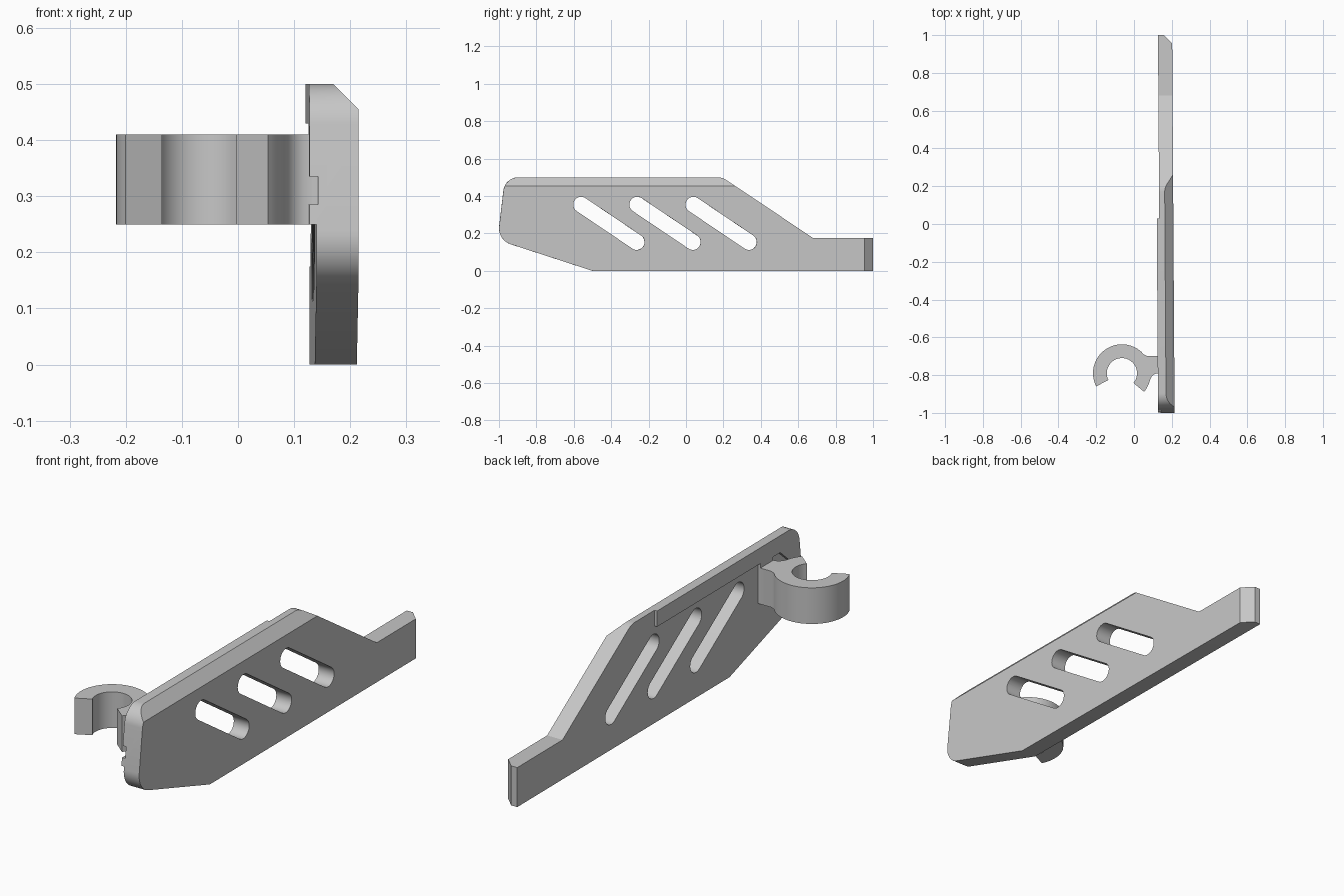
import bpy
import bmesh
from math import cos, sin, tan, radians
from mathutils import Vector

if "Cube" in bpy.data.objects:
    bpy.data.objects.remove(bpy.data.objects["Cube"])

grey = bpy.data.materials.new("plain grey")
grey.use_nodes = True
grey.diffuse_color = (0.57, 0.57, 0.57, 1)
grey.node_tree.nodes["Principled BSDF"].inputs["Base Color"].default_value = (0.57, 0.57, 0.57, 1)


def arc(cx, cy, r, start, end, steps):
    angles = [radians(start + (end - start) * i / steps) for i in range(steps + 1)]
    return [(cx + r * cos(a), cy + r * sin(a)) for a in angles]


def rounded(corners, steps=10):
    """Outline from (u, v, radius) corners, with true arc fillets."""
    out = []
    for i, (u, v, r) in enumerate(corners):
        p = Vector((u, v))
        if r == 0:
            out.append((u, v))
            continue
        a = (Vector(corners[i - 1][:2]) - p).normalized()
        b = (Vector(corners[(i + 1) % len(corners)][:2]) - p).normalized()
        half = a.angle(b) / 2
        centre = p + (a + b).normalized() * r / sin(half)
        start = p + a * r / tan(half) - centre
        end = p + b * r / tan(half) - centre
        for k in range(steps + 1):
            d = start.lerp(end, k / steps).normalized() * r
            out.append(tuple(centre + d))
    return out


def prism(name, outline, low, high, axis):
    """Extrude an outline along x (points are y, z) or z (points are x, y)."""
    bm = bmesh.new()
    place = (lambda p: (low, p[0], p[1])) if axis == "x" else (lambda p: (p[0], p[1], low))
    face = bm.faces.new([bm.verts.new(place(p)) for p in outline])
    new = bmesh.ops.extrude_face_region(bm, geom=[face])["geom"]
    step = Vector((high - low, 0, 0)) if axis == "x" else Vector((0, 0, high - low))
    bmesh.ops.translate(bm, vec=step, verts=[g for g in new if isinstance(g, bmesh.types.BMVert)])
    bmesh.ops.recalc_face_normals(bm, faces=bm.faces)
    mesh = bpy.data.meshes.new(name)
    bm.to_mesh(mesh)
    bm.free()
    mesh.materials.append(grey)
    obj = bpy.data.objects.new(name, mesh)
    bpy.context.collection.objects.link(obj)
    return obj


def select(obj):
    bpy.ops.object.select_all(action="DESELECT")
    obj.select_set(True)
    bpy.context.view_layer.objects.active = obj


def boolean(obj, cutter, operation="DIFFERENCE"):
    mod = obj.modifiers.new("cut", "BOOLEAN")
    mod.operation = operation
    mod.solver = "EXACT"
    mod.object = cutter
    select(obj)
    bpy.ops.object.modifier_apply(modifier=mod.name)


def slice_off(obj, point, normal):
    """Remove everything beyond a plane and cap the cut."""
    bm = bmesh.new()
    bm.from_mesh(obj.data)
    geom = bm.verts[:] + bm.edges[:] + bm.faces[:]
    cut = bmesh.ops.bisect_plane(bm, geom=geom, dist=1e-6, plane_co=point,
                                 plane_no=normal, clear_outer=True)["geom_cut"]
    bmesh.ops.edgeloop_fill(bm, edges=[e for e in cut if isinstance(e, bmesh.types.BMEdge)])
    bmesh.ops.recalc_face_normals(bm, faces=bm.faces)
    bm.to_mesh(obj.data)
    bm.free()


# Main side plate, with bevelled top edge and bevelled rear end
thick = 0.075
side = rounded([(-0.5, 0, 0), (1, 0, 0), (1, 0.175, 0), (0.68, 0.175, 0),
                (0.193, 0.5, 0.08), (-0.968, 0.5, 0.08), (-1.008, 0.165, 0.09)])
plate = prism("side_plate", side, 0, thick, "x")
slice_off(plate, (thick, 0, 0.455), (1, 0, 1))
slice_off(plate, (thick, 0.955, 0), (1, 1, 0))

# Three slanted slots
slope = Vector((0.297, -0.2))
tilt = -33.95
cutters = []
for i in range(3):
    y, z = -0.561 + 0.3 * i, 0.354
    outline = (arc(y, z, 0.042, tilt + 90, tilt + 270, 16)
               + arc(y + slope.x, z + slope.y, 0.042, tilt - 90, tilt + 90, 16))
    slot = prism("slot_cutter", outline, -0.1, 0.2, "x")
    boolean(plate, slot)
    cutters.append(slot)

# Thin inner lip along the top, widening to a pad behind the clip
lip = prism("inner_lip", side, -0.0127, 0, "x")
area = prism("lip_area", [(-1.1, 0.25), (-0.7, 0.25), (-0.7, 0.43), (0.03, 0.43),
                          (0.03, 0.6), (-1.1, 0.6)], -0.1, 0.1, "x")
boolean(lip, area, "INTERSECT")
cutters.append(area)

# Groove in the pad, open to the front and flaring out behind the clip
groove = prism("groove_cutter", [(-1.1, 0.285), (-0.79, 0.285), (-0.79, 0.425), (-0.84, 0.425),
                                 (-0.94, 0.335), (-1.1, 0.335)], -0.1, 0.003, "x")
for part in (plate, lip):
    boolean(part, groove)
cutters.append(groove)
for c in cutters:
    bpy.data.objects.remove(c)

# The plate stands slightly turned
for part in (plate, lip):
    part.location.x = 0.1335
    part.rotation_euler.z = 0.0065

# Open ring clip with a filleted arm
cx, cy = -0.064, -0.79
ring = (arc(cx, cy, 0.153, 207, 48, 40)
        + [(0.054, -0.692), (0.072, -0.7), (0.132, -0.7), (0.132, -0.79),
           (0.118, -0.791), (0.102, -0.799), (0.091, -0.812)]
        + arc(cx, cy, 0.153, -13, -40, 8)
        + arc(cx, cy, 0.08, -40, 207, 48))
clip = prism("ring_clip", ring, 0.25, 0.41, "z")

for part in (plate, lip, clip):
    select(part)
    bpy.ops.object.shade_smooth_by_angle(angle=radians(30))
